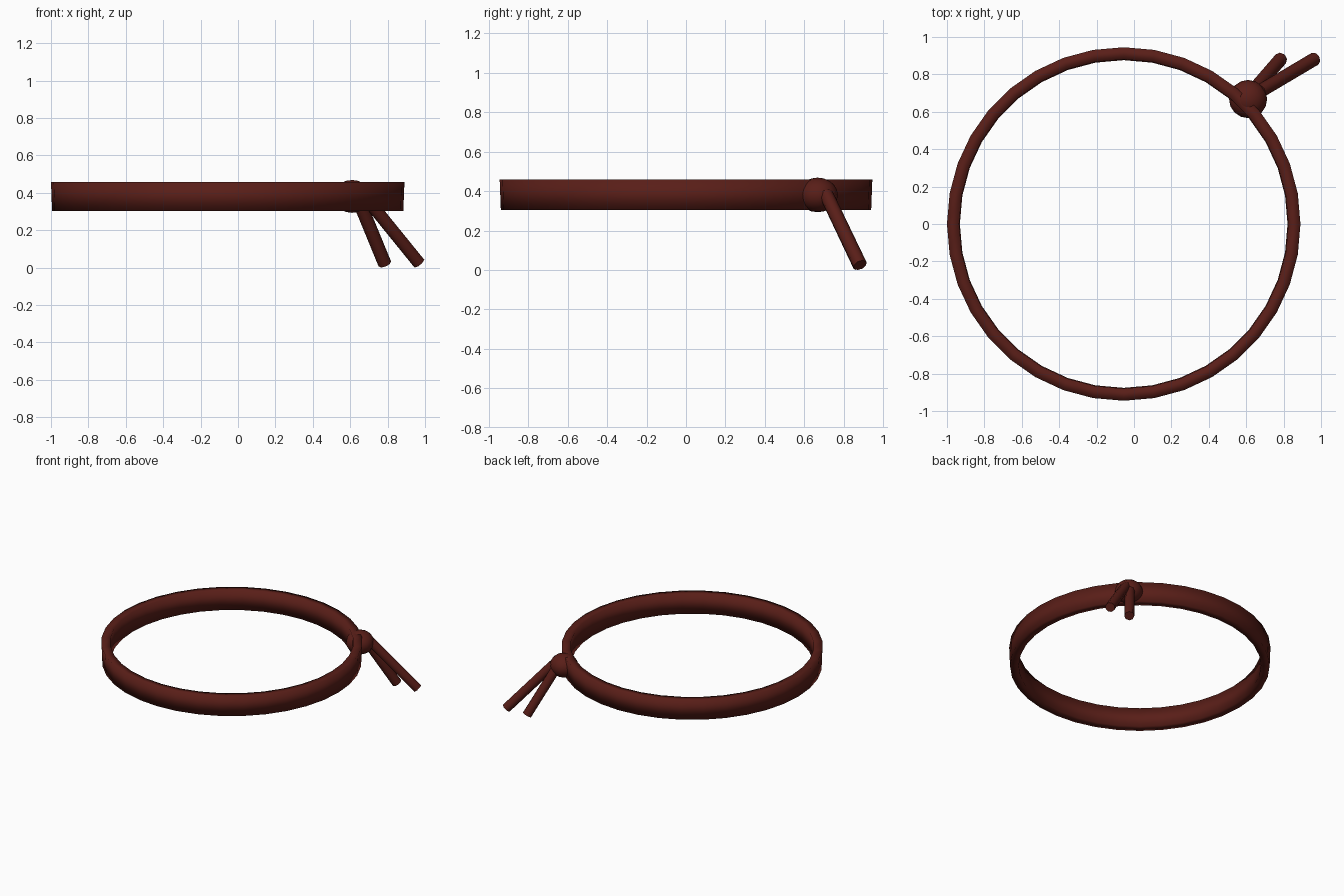
import bpy, bmesh, math
from mathutils import Vector

if "Cube" in bpy.data.objects:
    bpy.data.objects.remove(bpy.data.objects["Cube"])

mat = bpy.data.materials.new("dark_red_cord")
mat.diffuse_color = (0.10, 0.013, 0.009, 1)
mat.use_nodes = True
mat.node_tree.nodes["Principled BSDF"].inputs["Base Color"].default_value = mat.diffuse_color

CX = -0.055          # ring centre on x
SEGS = 36


def finish(obj, name, angle=None):
    obj.name = name
    obj.data.materials.append(mat)
    bpy.context.view_layer.objects.active = obj
    if angle is None:
        bpy.ops.object.shade_smooth()
    else:
        bpy.ops.object.shade_smooth_by_angle(angle=math.radians(angle))


def lathe(name, profile):
    """Closed (radius, z) profile swept round the ring centre."""
    bm = bmesh.new()
    rings = []
    for i in range(SEGS):
        a = 2 * math.pi * i / SEGS
        rings.append([bm.verts.new((CX + r * math.cos(a), r * math.sin(a), z))
                      for r, z in profile])
    n = len(profile)
    for i in range(SEGS):
        p, q = rings[i], rings[(i + 1) % SEGS]
        for j in range(n):
            k = (j + 1) % n
            bm.faces.new((p[j], q[j], q[k], p[k]))
    bmesh.ops.recalc_face_normals(bm, faces=bm.faces)
    me = bpy.data.meshes.new(name)
    bm.to_mesh(me)
    bm.free()
    obj = bpy.data.objects.new(name, me)
    bpy.context.collection.objects.link(obj)
    obj.select_set(True)
    finish(obj, name)


def tail(name, start, end, radius):
    """Straight cord end between two points."""
    start, end = Vector(start), Vector(end)
    d = end - start
    bpy.ops.mesh.primitive_cylinder_add(
        vertices=8, radius=radius, depth=d.length, location=(start + end) / 2,
        rotation=d.to_track_quat('Z', 'Y').to_euler())
    finish(bpy.context.object, name, 50)


# flat band, very slightly wider at the top
lathe("band", [(0.945, 0.459), (0.939, 0.304), (0.876, 0.306), (0.880, 0.459)])

# knot
bpy.ops.mesh.primitive_uv_sphere_add(segments=16, ring_count=10, radius=0.102,
                                     location=(0.61, 0.668, 0.381))
bpy.context.object.scale = (1, 1, 0.86)
finish(bpy.context.object, "knot")

# two loose cord ends hanging from the knot
for name, x0, x1, z1 in (("tail_left", 0.635, 0.785, 0.020),
                         ("tail_right", 0.675, 0.967, 0.025)):
    tail(name, (x0, 0.71, 0.385), (x1, 0.883, z1), 0.036)
